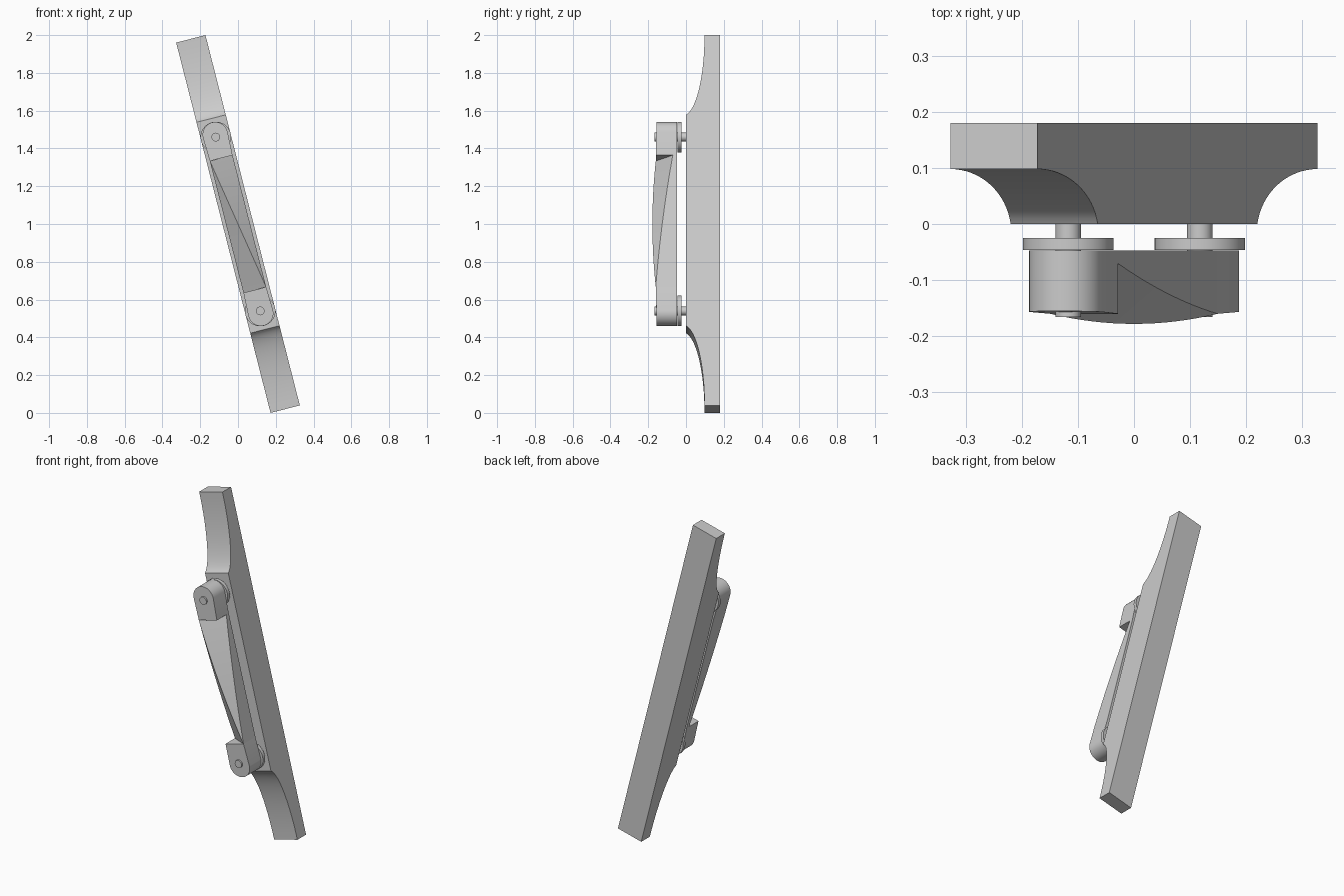
import bpy, bmesh
from math import sin, cos, pi, radians
from mathutils import Matrix

if "Cube" in bpy.data.objects:
    bpy.data.objects.remove(bpy.data.objects["Cube"])

# Everything is built upright (z = length, x = width), then leaned sideways
LEAN = Matrix.Translation((0, 0, 1)) @ Matrix.Rotation(radians(-14.3), 4, 'Y')


def finish(name, bm, angle=30):
    bmesh.ops.remove_doubles(bm, verts=bm.verts, dist=1e-5)
    bmesh.ops.recalc_face_normals(bm, faces=bm.faces)
    bm.transform(LEAN)
    mesh = bpy.data.meshes.new(name)
    bm.to_mesh(mesh)
    bm.free()
    ob = bpy.data.objects.new(name, mesh)
    bpy.context.collection.objects.link(ob)
    bpy.ops.object.select_all(action='DESELECT')
    ob.select_set(True)
    bpy.context.view_layer.objects.active = ob
    bpy.ops.object.shade_smooth_by_angle(angle=radians(angle))
    return ob


def loft(name, rings):
    """Skin a list of equal-length point rings and cap both ends."""
    bm = bmesh.new()
    rows = [[bm.verts.new(p) for p in ring] for ring in rings]
    n = len(rows[0])
    for a, b in zip(rows, rows[1:]):
        for i in range(n):
            j = (i + 1) % n
            bm.faces.new((a[i], a[j], b[j], b[i]))
    bm.faces.new(rows[0])
    bm.faces.new(rows[-1][::-1])
    return finish(name, bm)


def rod(name, radius, y0, y1, z, segments=32):
    ring = [(radius * cos(2 * pi * i / segments), radius * sin(2 * pi * i / segments))
            for i in range(segments)]
    return loft(name, [[(x, y, z + h) for x, h in ring] for y in (y0, y1)])


# Backing bar: scooped at both ends on the front
STEPS = 16
HALF, FLAT, SCOOP, BACK = 1.0115, 0.576, 0.098, 0.18
A0 = radians(8)
scoop = []
for i in range(STEPS + 1):
    a = A0 + (pi / 2 - A0) * i / STEPS
    y = SCOOP * (sin(a) - sin(A0)) / (1 - sin(A0))
    z = HALF - (HALF - FLAT) * cos(a) / cos(A0)
    scoop.append((y, z))
profile = scoop + [(BACK, HALF), (BACK, -HALF)] + [(y, -z) for y, z in reversed(scoop)]
loft("backing_bar", [[(x, y, z) for y, z in profile] for x in (-0.08, 0.08)])

# Handle ends, with spacers and pins
W, GRIP_BACK, STEP_Z, PIN_Z = 0.062, -0.047, 0.36, 0.475
CAP_R, CAP_Z = 0.067, 0.488
outline = [(-W, STEP_Z), (W, STEP_Z)] + [
    (CAP_R * cos(pi * i / 20), CAP_Z + CAP_R * sin(pi * i / 20)) for i in range(21)]


def block_front(z):
    return -0.16 + 0.005 * (z - STEP_Z) / 0.2


for side, label in ((1, "upper"), (-1, "lower")):
    loft(label + "_handle_end", [
        [(side * x, GRIP_BACK, side * z) for x, z in outline],
        [(side * x, block_front(z), side * z) for x, z in outline]])
    rod(label + "_spacer", 0.081, -0.025, -0.046, side * PIN_Z)
    rod(label + "_pin", 0.023, 0.01, -0.166, side * PIN_Z, 24)

# Handle grip: bowed diagonal ridge with a bevel falling away on each side
def bevel(t):
    return -0.07 - 0.09 * (t + 0.4 * t * (1 - t))


rings = []
for i in range(17):
    t = i / 16
    z = STEP_Z * (1 - 2 * t)
    ridge = -0.16 - 0.072 * t * (1 - t)
    rings.append([(-W, GRIP_BACK, z), (W, GRIP_BACK, z), (W, bevel(t), z),
                  (W * (2 * t - 1), ridge, z), (-W, bevel(1 - t), z)])
loft("handle_grip", rings)
